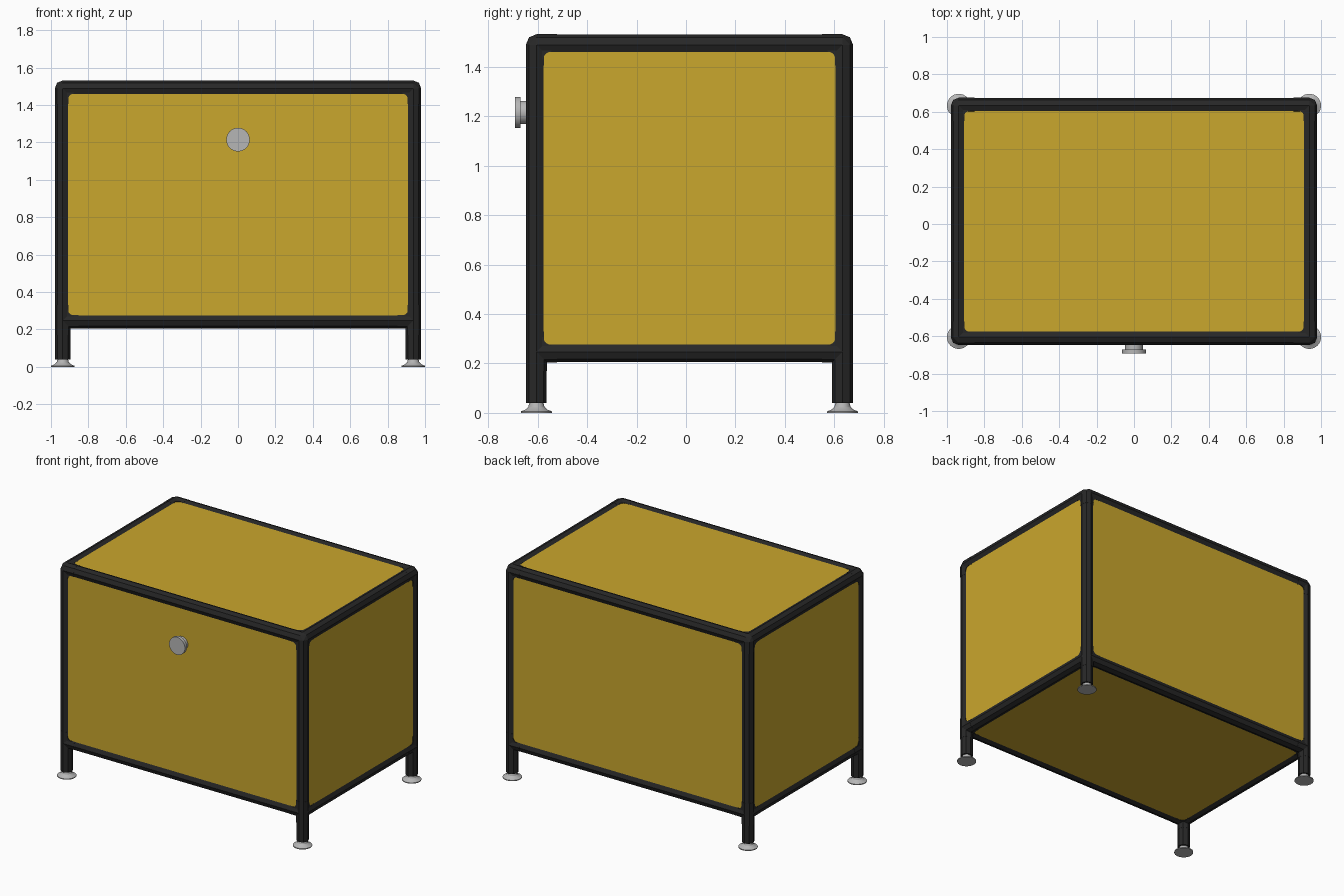
import bpy, bmesh
from math import cos, sin, pi
from itertools import product
from mathutils import Matrix, Vector

if "Cube" in bpy.data.objects:
    bpy.data.objects.remove(bpy.data.objects["Cube"], do_unlink=True)


def material(name, rgb, rough):
    m = bpy.data.materials.new(name)
    m.use_nodes = True
    m.diffuse_color = (*rgb, 1)
    node = m.node_tree.nodes["Principled BSDF"]
    node.inputs["Base Color"].default_value = (*rgb, 1)
    node.inputs["Roughness"].default_value = rough
    return m


YELLOW = material("mustard yellow", (0.59, 0.385, 0.026), 0.5)
BLACK = material("soft black", (0.02, 0.02, 0.02), 0.5)
METAL = material("light grey metal", (0.47, 0.47, 0.47), 0.4)

R = 0.042                                # tube radius
CENTRE = Vector((0, 0.014, 0.868))       # middle of the frame
HALF = Vector((0.937, 0.619, 0.621))     # middle to tube axes
AXES = [Vector((1, 0, 0)), Vector((0, 1, 0)), Vector((0, 0, 1))]


def finish(name, bm, mat, smooth=False):
    bmesh.ops.recalc_face_normals(bm, faces=bm.faces[:])
    mesh = bpy.data.meshes.new(name)
    bm.to_mesh(mesh)
    bm.free()
    mesh.materials.append(mat)
    obj = bpy.data.objects.new(name, mesh)
    bpy.context.collection.objects.link(obj)
    if smooth:
        bpy.ops.object.select_all(action='DESELECT')
        obj.select_set(True)
        bpy.context.view_layer.objects.active = obj
        bpy.ops.object.shade_smooth_by_angle()
    return obj


def tube(bm, a, b, r1, r2=None, sides=8):
    """Capped tube or cone between two points."""
    d = b - a
    m = Matrix.Translation((a + b) / 2) @ d.to_track_quat('Z', 'Y').to_matrix().to_4x4()
    return bmesh.ops.create_cone(bm, cap_ends=True, segments=sides, radius1=r1,
                                 radius2=r1 if r2 is None else r2,
                                 depth=d.length, matrix=m)["verts"]


def fillet(bm, origin, u, v, w):
    """Curved web filling the angle between two tube directions."""
    far, rad, thick = 0.06, 0.032, 0.033
    outline = [(0, 0), (far, 0)]
    for i in range(6):
        t = i / 5 * pi / 2
        outline.append((far - rad * sin(t), far - rad * cos(t)))
    outline.append((0, far))
    rings = [[bm.verts.new(origin + u * p + v * q + w * s) for p, q in outline]
             for s in (-thick, thick)]
    bm.faces.new(rings[0])
    bm.faces.new(rings[1])
    n = len(outline)
    for i in range(n):
        j = (i + 1) % n
        bm.faces.new((rings[0][i], rings[0][j], rings[1][j], rings[1][i]))


def corner_point(signs):
    return CENTRE + Vector([s * h for s, h in zip(signs, HALF)])


def side_word(axis, s):
    return (("right", "left"), ("front", "back"), ("bottom", "top"))[axis][s > 0]


# Twelve frame tubes
for axis in range(3):
    others = [k for k in range(3) if k != axis]
    for s, t in product((-1, 1), repeat=2):
        signs = [0, 0, 0]
        signs[others[0]], signs[others[1]] = s, t
        mid = corner_point(signs)
        reach = AXES[axis] * HALF[axis]
        bm = bmesh.new()
        tube(bm, mid - reach, mid + reach, R - 0.0005)
        finish(f"frame_tube_{side_word(others[0], s)}_{side_word(others[1], t)}", bm, BLACK)

# Eight corner connectors with sleeves and webs, and legs with feet below
for signs in product((-1, 1), repeat=3):
    c = corner_point(signs)
    arms = [-AXES[k] * signs[k] for k in range(3)]
    bm = bmesh.new()
    ends = []
    for arm in arms:
        verts = tube(bm, c, c + arm * 0.083, R + 0.0005)
        ends += [v.co.copy() for v in verts if (v.co - c).dot(arm) < 0.01]
    core = [bm.verts.new(p) for p in ends]
    bmesh.ops.convex_hull(bm, input=core)
    for k in range(3):
        fillet(bm, c, arms[k], arms[(k + 1) % 3], arms[(k + 2) % 3])
    where = "_".join(side_word(k, signs[k]) for k in range(3))
    if signs[2] < 0:
        tube(bm, c, c - AXES[2] * 0.077, R + 0.0005)
        leg = bmesh.new()
        base = Vector((c.x, c.y, 0))
        tube(leg, base + AXES[2] * 0.04, c, R - 0.0005)
        finish("leg_" + where, leg, BLACK)
        # Flared levelling foot
        foot = bmesh.new()
        profile = [(0.063, 0), (0.063, 0.006), (0.045, 0.013), (0.033, 0.024), (0.028, 0.042)]
        for (r1, z1), (r2, z2) in zip(profile, profile[1:]):
            tube(foot, base + AXES[2] * z1, base + AXES[2] * z2, r1, r2, 32)
        inner = [f for f in foot.faces if len(f.verts) > 4
                 and 0.001 < f.calc_center_median().z < 0.041]
        bmesh.ops.delete(foot, geom=inner, context='FACES')
        bmesh.ops.remove_doubles(foot, verts=foot.verts[:], dist=0.0001)
        finish("foot_" + where, foot, METAL, True)
    finish("connector_" + where, bm, BLACK)

# Six panels set close to the outside of the tubes
for axis, s in product(range(3), (-1, 1)):
    size = (HALF - Vector((0.028, 0.028, 0.028))) * 2
    size[axis] = 0.012
    pos = CENTRE + AXES[axis] * s * (HALF[axis] + 0.0295 - 0.006)
    bm = bmesh.new()
    bmesh.ops.create_cube(bm, size=1, matrix=Matrix.Translation(pos) @ Matrix.Diagonal((*size, 1)))
    finish(side_word(axis, s) + "_panel", bm, YELLOW)

# Round door knob on a short stem
knob_back = Vector((0, -0.63, 1.215))
for name, y1, y2, r in (("knob_stem", -0.63, -0.672, 0.047), ("knob_disc", -0.67, -0.692, 0.063)):
    bm = bmesh.new()
    tube(bm, Vector((0, y1, knob_back.z)), Vector((0, y2, knob_back.z)), r, sides=32)
    finish(name, bm, METAL, True)
